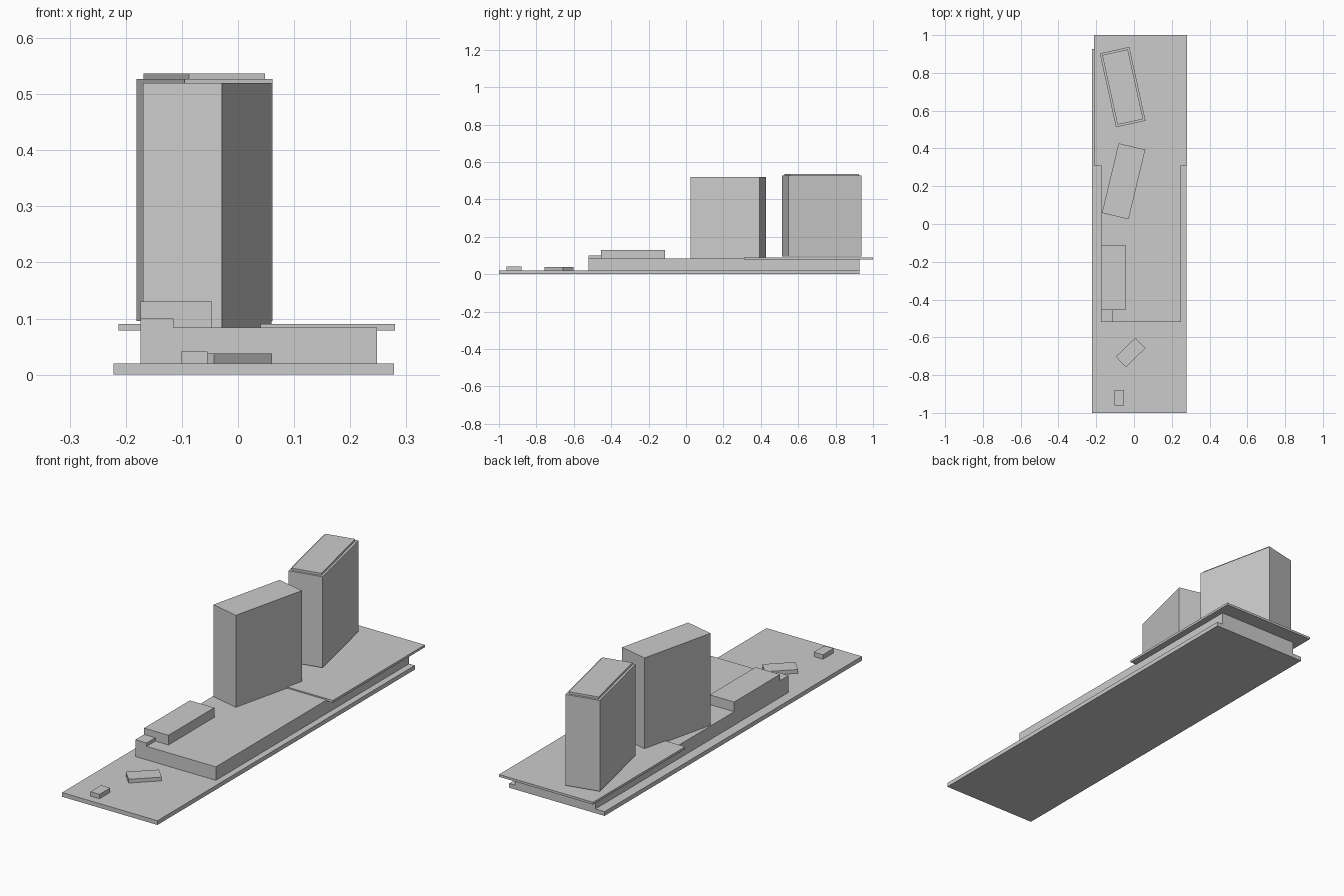
import bpy
import math

if "Cube" in bpy.data.objects:
    bpy.data.objects.remove(bpy.data.objects["Cube"])


def block(name, centre, size, z0, z1, angle=0.0):
    """Flat-faced box from plan centre, plan size, height range and turn in degrees."""
    bpy.ops.mesh.primitive_cube_add(
        size=1,
        location=(centre[0], centre[1], (z0 + z1) / 2),
        rotation=(0, 0, math.radians(angle)),
    )
    obj = bpy.context.object
    obj.name = name
    obj.scale = (size[0], size[1], z1 - z0)
    return obj


def slab(name, x0, x1, y0, y1, z0, z1):
    """Axis-aligned box from its limits."""
    return block(name, ((x0 + x1) / 2, (y0 + y1) / 2), (x1 - x0, y1 - y0), z0, z1)


# Ground plate, podium and overhanging rear deck
slab("ground_plate", -0.222, 0.278, -1.0, 0.927, 0.0, 0.02)
slab("podium", -0.174, 0.248, -0.52, 0.927, 0.02, 0.084)
slab("rear_deck", -0.213, 0.28, 0.31, 1.0, 0.079, 0.09)

# Low volumes on the podium
slab("podium_block", -0.174, -0.046, -0.455, -0.112, 0.084, 0.13)
slab("podium_annex", -0.174, -0.115, -0.52, -0.455, 0.084, 0.10)

# Pavilions on the forecourt
slab("small_pavilion", -0.102, -0.054, -0.96, -0.88, 0.02, 0.041)
block("turned_pavilion", (-0.018, -0.68), (0.144, 0.077), 0.02, 0.038, 44)

# Two towers turned in opposite directions
block("front_tower", (-0.055, 0.226), (0.145, 0.379), 0.084, 0.52, -13.5)
block("rear_tower", (-0.06, 0.725), (0.160, 0.400), 0.096, 0.527, 12.4)
block("rear_tower_roof", (-0.06, 0.725), (0.139, 0.378), 0.527, 0.537, 12.4)
